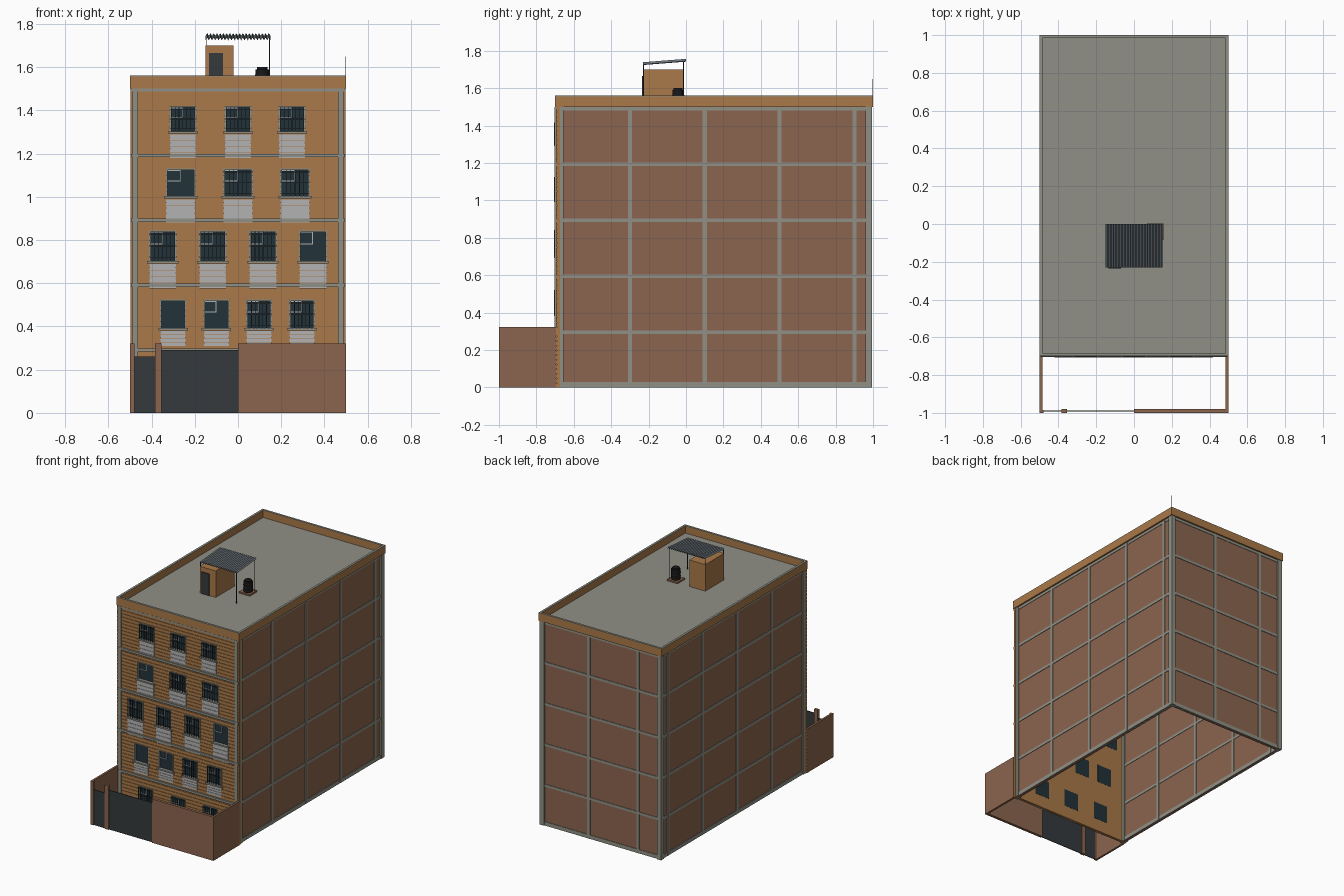
import bpy, bmesh, math

if "Cube" in bpy.data.objects:
    bpy.data.objects.remove(bpy.data.objects["Cube"])


def material(name, rgb):
    m = bpy.data.materials.new(name)
    m.diffuse_color = (*rgb, 1)
    m.use_nodes = True
    m.node_tree.nodes["Principled BSDF"].inputs["Base Color"].default_value = m.diffuse_color
    return m


ORANGE = material("orange_brick", (0.40, 0.19, 0.065))
BROWN = material("brown_brick", (0.26, 0.13, 0.077))
CONCRETE = material("concrete", (0.28, 0.28, 0.24))
GLASS = material("dark_glass", (0.016, 0.032, 0.042))
METAL = material("dark_metal", (0.035, 0.042, 0.045))
PALE = material("pale_render", (0.45, 0.45, 0.45))
SHEET = material("sheet_metal", (0.15, 0.18, 0.20))
BLACK = material("black_plastic", (0.01, 0.01, 0.01))


def finish(name, bm, mat):
    me = bpy.data.meshes.new(name)
    bmesh.ops.recalc_face_normals(bm, faces=bm.faces)
    bm.to_mesh(me)
    bm.free()
    ob = bpy.data.objects.new(name, me)
    bpy.context.collection.objects.link(ob)
    if mat:
        me.materials.append(mat)
    return ob


def boxes(name, items, mat=None):
    """One object from boxes given as (x0, x1, y0, y1, z0, z1)."""
    bm = bmesh.new()
    for x0, x1, y0, y1, z0, z1 in items:
        vs = bmesh.ops.create_cube(bm, size=1)["verts"]
        for v in vs:
            v.co = ((x0 + x1) / 2 + v.co.x * (x1 - x0),
                    (y0 + y1) / 2 + v.co.y * (y1 - y0),
                    (z0 + z1) / 2 + v.co.z * (z1 - z0))
    return finish(name, bm, mat)


def both(x0, x1, *rest):
    """The same box on the right and the left."""
    return [(x0, x1, *rest), (-x1, -x0, *rest)]


# window rows: x centres, half width, bottom, top, apron bottom, barred indices
ROWS = [
    ((-0.265, 0, 0.26), 0.060, 0.09, 0.22, 0.0, (0, 1, 2)),
    ((-0.30, -0.10, 0.097, 0.296), 0.060, 0.39, 0.525, 0.31, (2, 3)),
    ((-0.348, -0.117, 0.116, 0.347), 0.064, 0.70, 0.845, 0.575, (0, 1, 2)),
    ((-0.265, 0, 0.264), 0.069, 1.00, 1.13, 0.88, (1, 2)),
    ((-0.255, 0, 0.25), 0.062, 1.30, 1.42, 1.18, (0, 1, 2)),
]
LEVELS = (0.29, 0.59, 0.89, 1.19)
FRONT, BACK = -0.695, -0.675

# front wall: grooved brick-course profile extruded across
profile = [(BACK, 1.5), (BACK, 0)]
for i in range(60):
    z = i * 0.025
    profile += [(FRONT, z), (FRONT, z + 0.021), (FRONT + 0.004, z + 0.021), (FRONT + 0.004, z + 0.025)]
bm = bmesh.new()
face = bm.faces.new([bm.verts.new((-0.497, y, z)) for y, z in profile])
ext = bmesh.ops.extrude_face_region(bm, geom=[face])["geom"]
bmesh.ops.translate(bm, vec=(0.994, 0, 0), verts=[g for g in ext if isinstance(g, bmesh.types.BMVert)])
wall = finish("front_wall", bm, ORANGE)

# windows
holes, glass, frames, sashes, bars, sills, aprons = [], [], [], [], [], [], []
for xs, w, z0, z1, za, barred in ROWS:
    for i, x in enumerate(xs):
        a, b, t = x - w, x + w, 0.007
        holes.append((a, b, -0.75, -0.6, z0, z1))
        glass.append((a, b, -0.684, -0.674, z0, z1))
        y = (-0.699, -0.682)
        frames += [(a, a + t, *y, z0, z1), (b - t, b, *y, z0, z1), (a + t, b - t, *y, z1 - t, z1)]
        sills.append((a - 0.008, b + 0.008, -0.706, -0.682, z0 - 0.008, z0 + 0.003))
        # sliding sash in the upper left corner
        if not (i == 0 and z0 == 0.39):
            m, zm, ys = x - 0.004, z0 + (z1 - z0) * 0.55, (-0.688, -0.683)
            sashes += [(a + t, m, *ys, zm, zm + 0.004), (m, m + 0.004, *ys, zm, z1 - t),
                       (a + t, m, *ys, z1 - t - 0.004, z1 - t)]
        # security bars
        if i in barred:
            n = 7
            for k in range(n):
                xb = a + 0.008 + (2 * w - 0.016) * k / (n - 1)
                bars.append((xb - 0.0015, xb + 0.0015, -0.705, -0.702, z0, z1 - 0.004))
            for f in (0.12, 0.5, 0.88):
                zb = z0 + (z1 - z0) * f
                bars.append((a, b, -0.703, -0.700, zb - 0.0015, zb + 0.0015))
        # pale painted courses under the window
        h = (z0 - 0.01 - za) / 4
        for k in range(4):
            aprons.append((a + 0.002, b - 0.002, -0.698, -0.690, za + k * h, za + (k + 1) * h - 0.002))

cutter = boxes("window_cutter", holes)
cutter.hide_render = True
cutter.hide_viewport = True
mod = wall.modifiers.new("openings", "BOOLEAN")
mod.object = cutter
mod.operation = "DIFFERENCE"
mod.solver = "EXACT"
bpy.context.view_layer.objects.active = wall
bpy.ops.object.modifier_apply(modifier=mod.name)
bpy.data.objects.remove(cutter)

boxes("window_glass", glass, GLASS)
boxes("window_frames", frames, CONCRETE)
boxes("window_sashes", sashes, PALE)
boxes("window_bars", bars, METAL)
boxes("window_sills", sills, CONCRETE)
boxes("window_aprons", aprons, PALE)

# side and back walls
boxes("side_walls", both(0.468, 0.485, BACK, 0.985, 0.0, 1.5), BROWN)
boxes("back_wall", [(-0.468, 0.468, 0.968, 0.985, 0.0, 1.5)], BROWN)

# concrete columns
cols = []
for y in (-0.3, 0.1, 0.5, 0.9):
    cols += both(0.464, 0.490, y - 0.011, y + 0.011, 0.0, 1.5)
for x in (-0.3, 0.1):
    cols.append((x - 0.011, x + 0.011, 0.964, 0.990, 0.0, 1.5))
cols += both(0.460, 0.494, 0.96, 0.995, 0.0, 1.5)
cols += both(0.460, 0.494, BACK, -0.655, 0.0, 1.5)
cols += both(0.462, 0.487, -0.702, -0.69, 0.0, 1.5)
boxes("columns", cols, CONCRETE)

# concrete beams at each floor and the base
beams = []
for z in LEVELS:
    beams += both(0.465, 0.489, BACK, 0.98, z - 0.005, z + 0.014)
    beams.append((-0.48, 0.48, 0.965, 0.989, z - 0.005, z + 0.014))
    beams.append((-0.494, 0.494, -0.704, -0.69, z - 0.007, z + 0.009))
beams += both(0.465, 0.489, BACK, 0.98, 0.0, 0.028)
beams.append((-0.48, 0.48, 0.965, 0.989, 0.0, 0.028))
beams.append((-0.494, 0.494, -0.701, -0.69, 1.488, 1.5))
boxes("beams", beams, CONCRETE)

# roof, parapet and its coping
boxes("roof_slab", [(-0.488, 0.488, -0.688, 0.988, 1.48, 1.505)], CONCRETE)


def ring(z0, z1, g):
    return both(0.485 - g, 0.5, -0.70, 1.0, z0, z1) + [
        (-0.485 + g, 0.485 - g, -0.70, -0.685 + g, z0, z1), (-0.485 + g, 0.485 - g, 0.985 - g, 1.0, z0, z1)]


boxes("parapet", ring(1.5, 1.557, 0), ORANGE)
boxes("parapet_coping", ring(1.557, 1.56, 0.001), CONCRETE)
boxes("roof_rod", [(0.497, 0.499, 0.997, 0.999, 1.55, 1.65)], METAL)

# stair hut
boxes("roof_hut", [(-0.15, -0.02, -0.23, -0.01, 1.5, 1.70)], ORANGE)
boxes("roof_hut_door", [(-0.135, -0.07, -0.235, -0.22, 1.505, 1.665)], METAL)

# corrugated canopy on posts
bm = bmesh.new()
n = 40
rows = [[bm.verts.new((-0.15 + 0.3 * i / n, y, z + (0.012 if i % 2 else 0))) for i in range(n + 1)]
        for y, z in ((-0.23, 1.727), (0.0, 1.745))]
for i in range(n):
    bm.faces.new((rows[0][i], rows[0][i + 1], rows[1][i + 1], rows[1][i]))
canopy = finish("canopy_sheet", bm, SHEET)
canopy.modifiers.new("thickness", "SOLIDIFY").thickness = 0.003
posts = []
for x, base in ((-0.147, 1.69), (0.146, 1.5)):
    for y, z in ((-0.227, 1.73), (-0.013, 1.746)):
        posts.append((x - 0.002, x + 0.002, y - 0.002, y + 0.002, base if y > -0.1 or x > 0 else 1.5, z))
boxes("canopy_posts", posts, METAL)

# water tank on a slab
boxes("tank_base", [(0.068, 0.155, -0.085, 0.002, 1.505, 1.516)], BROWN)
bm = bmesh.new()
for r, z0, z1 in ((0.031, 1.516, 1.59), (0.033, 1.535, 1.54), (0.033, 1.56, 1.565), (0.024, 1.59, 1.60)):
    vs = bmesh.ops.create_cone(bm, cap_ends=True, segments=24, radius1=r, radius2=r, depth=z1 - z0)["verts"]
    bmesh.ops.translate(bm, verts=vs, vec=(0.112, -0.042, (z0 + z1) / 2))
finish("water_tank", bm, BLACK)

# yard wall and gates
boxes("yard_walls", both(0.485, 0.5, -1.0, -0.695, 0.0, 0.322) + [
    (0.0, 0.485, -1.0, -0.98, 0.0, 0.322), (-0.385, -0.355, -1.0, -0.98, 0.0, 0.322),
    (-0.485, -0.478, -1.0, -0.985, 0.0, 0.322)], BROWN)
boxes("small_gate", [(-0.478, -0.385, -0.993, -0.988, 0.0, 0.26)], METAL)
boxes("large_gate", [(-0.355, 0.0, -0.993, -0.988, 0.0, 0.29)], METAL)
